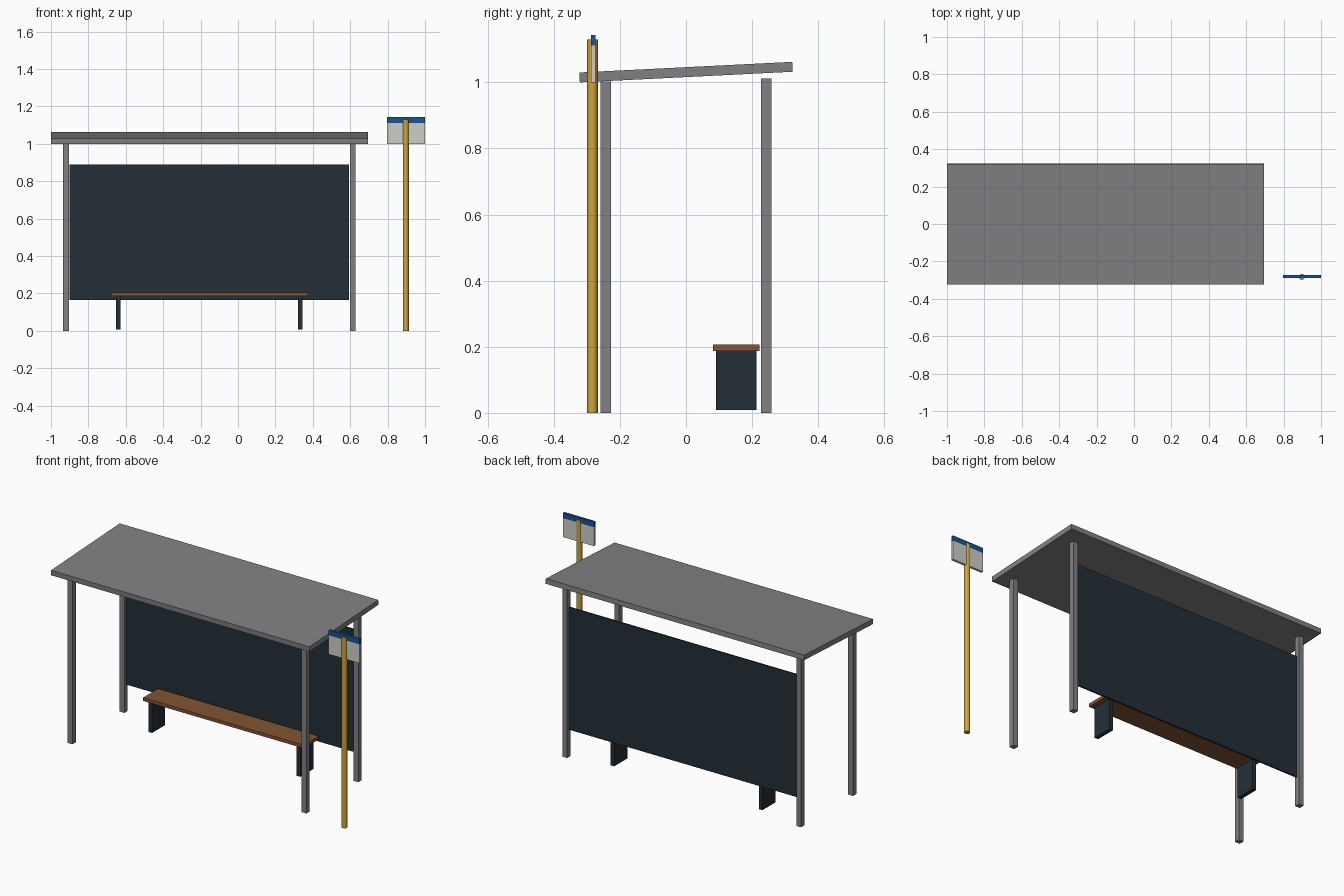
import bpy
import math

cube = bpy.data.objects.get("Cube")
if cube:
    bpy.data.objects.remove(cube, do_unlink=True)


def material(name, r, g, b):
    mat = bpy.data.materials.new(name)
    mat.use_nodes = True
    mat.diffuse_color = (r, g, b, 1)
    bsdf = next(n for n in mat.node_tree.nodes if n.type == 'BSDF_PRINCIPLED')
    bsdf.inputs["Base Color"].default_value = (r, g, b, 1)
    return mat


grey = material("grey metal", 0.22, 0.22, 0.23)
dark = material("dark slate", 0.018, 0.028, 0.038)
wood = material("brown wood", 0.22, 0.09, 0.032)
yellow = material("yellow paint", 0.62, 0.37, 0.04)
blue = material("blue paint", 0.012, 0.085, 0.32)
white = material("off white", 0.62, 0.62, 0.58)


def finish(obj, name, mat):
    obj.name = name
    obj.data.materials.append(mat)
    return obj


def box(name, mat, centre, size, tilt=0):
    bpy.ops.mesh.primitive_cube_add(size=1, location=centre)
    obj = bpy.context.object
    obj.scale = size
    bpy.ops.object.transform_apply(location=False, rotation=False, scale=True)
    obj.rotation_euler.x = tilt
    return finish(obj, name, mat)


MID = -0.153  # centre of the shelter along x

# Sloping roof
box("roof", grey, (MID, 0, 1.031), (1.695, 0.645, 0.03), math.radians(2.86))

# Four square posts, the back pair slightly taller
for side, sx in (("right", -1), ("left", 1)):
    for end, y, height in (("front", -0.243, 1.002), ("back", 0.243, 1.012)):
        box(f"{end}_{side}_post", grey, (MID + sx * 0.767, y, height / 2),
            (0.031, 0.031, height))

# Back wall panel
box("back_panel", dark, (MID, 0.243, 0.528), (1.495, 0.01, 0.725))

# Bench
box("bench_seat", wood, (MID, 0.152, 0.197), (1.054, 0.141, 0.019))
for side, sx in (("right", -1), ("left", 1)):
    box(f"bench_{side}_leg", dark, (MID + sx * 0.486, 0.152, 0.098),
        (0.024, 0.123, 0.18))

# Sign on its round pole
bpy.ops.mesh.primitive_cylinder_add(vertices=16, radius=0.016, depth=1.13,
                                    location=(0.897, -0.283, 0.565))
finish(bpy.context.object, "sign_pole", yellow)
bpy.ops.object.shade_smooth_by_angle()
box("sign_plate", white, (0.898, -0.281, 1.056), (0.203, 0.014, 0.112))
box("sign_header", blue, (0.898, -0.281, 1.1275), (0.203, 0.014, 0.031))
